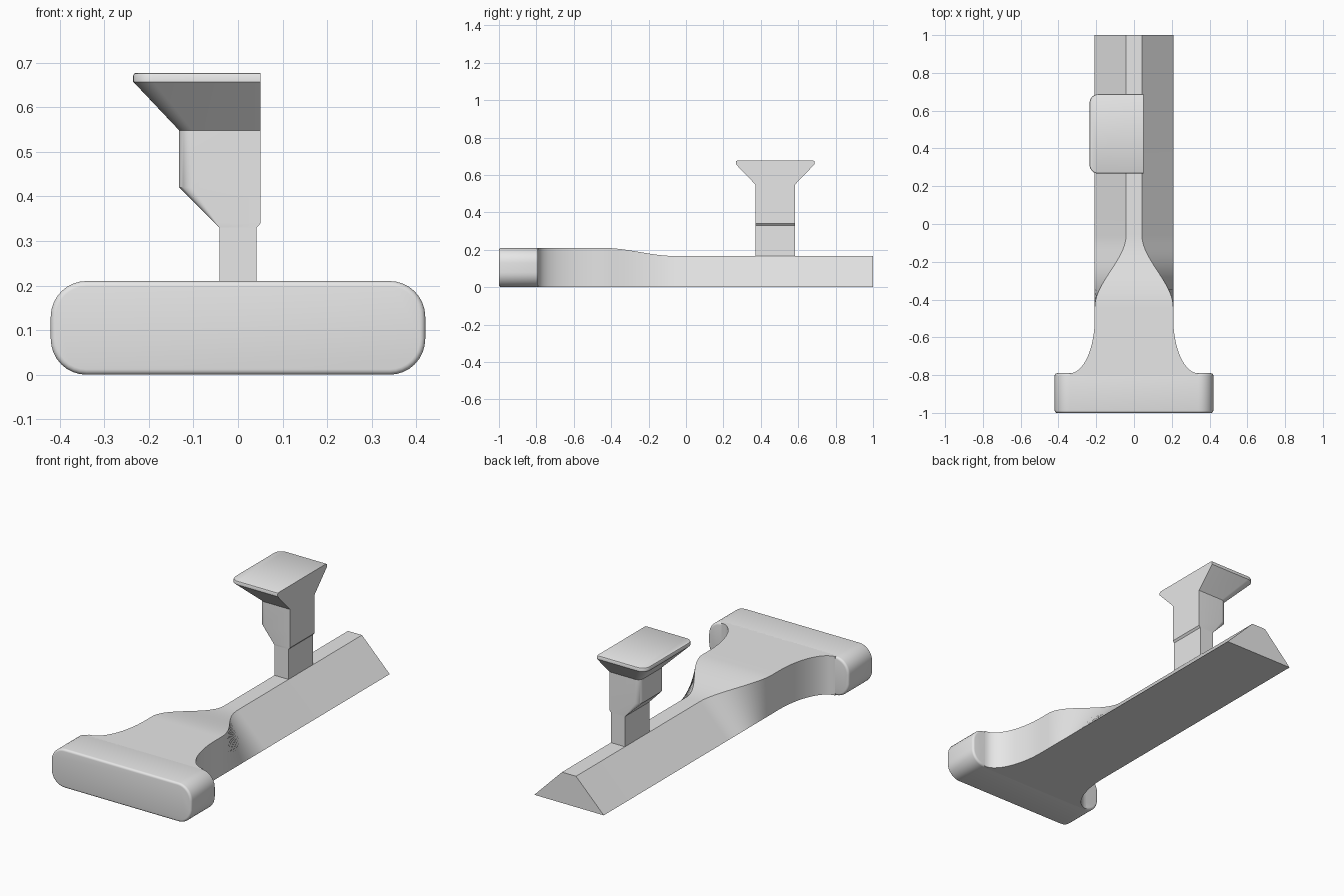
import bpy, bmesh
from math import sin, cos, pi, sqrt, radians

cube = bpy.data.objects.get("Cube")
if cube:
    bpy.data.objects.remove(cube, do_unlink=True)

grey = bpy.data.materials.new("light_grey")
grey.use_nodes = True
colour = (0.8, 0.8, 0.8, 1)
grey.diffuse_color = colour
grey.node_tree.nodes["Principled BSDF"].inputs["Base Color"].default_value = colour


def loft(name, rings):
    """Skin a list of equal-length rings and cap both ends."""
    bm = bmesh.new()
    loops = [[bm.verts.new(p) for p in ring] for ring in rings]
    n = len(loops[0])
    for a, b in zip(loops, loops[1:]):
        for i in range(n):
            j = (i + 1) % n
            bm.faces.new((a[i], a[j], b[j], b[i]))
    bm.faces.new(loops[0])
    bm.faces.new(loops[-1])
    bmesh.ops.remove_doubles(bm, verts=bm.verts, dist=0.0002)
    bmesh.ops.recalc_face_normals(bm, faces=bm.faces)
    mesh = bpy.data.meshes.new(name)
    bm.to_mesh(mesh)
    bm.free()
    mesh.materials.append(grey)
    obj = bpy.data.objects.new(name, mesh)
    bpy.context.collection.objects.link(obj)
    bpy.ops.object.select_all(action="DESELECT")
    obj.select_set(True)
    bpy.context.view_layer.objects.active = obj
    bpy.ops.object.shade_smooth_by_angle(angle=radians(32))
    return obj


def arc(cx, cy, r, start, steps=8):
    """Quarter-circle points, counter-clockwise from the start angle."""
    return [(cx + r * cos(start + pi / 2 * i / steps),
             cy + r * sin(start + pi / 2 * i / steps)) for i in range(steps + 1)]


# Crossbar: rounded slab with softened front and back rims
def crossbar_ring(y, inset):
    r = 0.08 - inset
    corners = [(0.34, 0.13, 0), (-0.34, 0.13, pi / 2),
               (-0.34, 0.08, pi), (0.34, 0.08, 1.5 * pi)]
    return [(x, y, z) for cx, cz, a in corners for x, z in arc(cx, cz, r, a)]


rim = 0.012
front = [(-1 + rim * (1 - sin(t)), rim * (1 - cos(t)))
         for t in (pi / 2 * (1 - i / 4) for i in range(5))]
ends = front[::-1]
profile = ends + front[::-1]
rings = [crossbar_ring(-1 + rim * (1 - cos(t)), rim * (1 - sin(t)))
         for t in (pi / 2 * i / 4 for i in range(5))]
rings += [crossbar_ring(-0.79 - rim * (1 - cos(t)), rim * (1 - sin(t)))
          for t in (pi / 2 * (1 - i / 4) for i in range(5))]
loft("crossbar", rings)


# Neck and rail: flared box blending into a trapezoid bar
def bar_ring(y, top, base, height):
    return [(base, y, 0), (top, y, height), (-top, y, height), (-base, y, 0)]


rings = [bar_ring(-0.81, 0.34, 0.34, 0.21)]
for i in range(17):
    a = pi / 2 * i / 16
    w = 0.34 - 0.132 * sin(a)
    rings.append(bar_ring(-0.5 - 0.29 * cos(a), w, w, 0.21))
for i in range(21):
    t = i / 20
    s = t * t * (3 - 2 * t)
    rings.append(bar_ring(-0.44 + 0.38 * t, 0.208 - 0.166 * s, 0.208, 0.21 - 0.043 * s))
rings.append(bar_ring(1, 0.042, 0.208, 0.167))
loft("neck_and_rail", rings)


# Post: stepped column, rounded on its overhanging side, with a flared pad
def post_ring(z, left, right, half, r):
    mid = 0.477
    pts = [(right, mid - half), (right, mid + half)]
    pts += arc(left + r, mid + half - r, r, pi / 2)
    pts += arc(left + r, mid - half + r, r, pi)
    return [(x, y, z) for x, y in pts]


loft("post_stem", [post_ring(z, -0.042, 0.042, 0.105, 0) for z in (0.15, 0.33)])
loft("post_and_pad", [post_ring(*s) for s in (
    (0.33, -0.042, 0.042, 0.105, 0.001),
    (0.34, -0.052, 0.051, 0.105, 0.004),
    (0.42, -0.132, 0.051, 0.105, 0.03),
    (0.548, -0.132, 0.051, 0.105, 0.03),
    (0.657, -0.235, 0.051, 0.21, 0.045),
    (0.671, -0.235, 0.051, 0.21, 0.045),
    (0.675, -0.233, 0.051, 0.208, 0.043),
    (0.677, -0.229, 0.051, 0.204, 0.04))])
